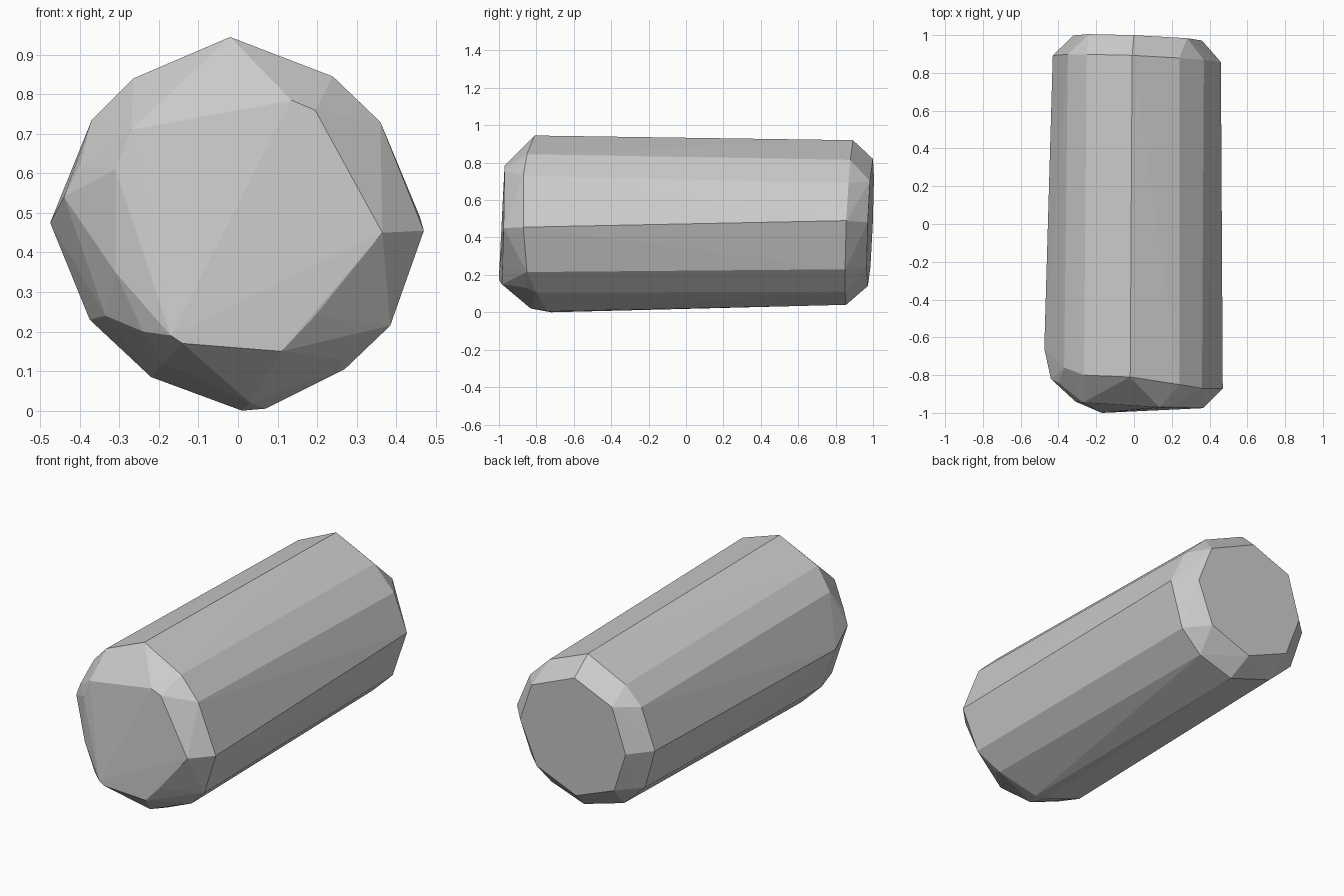
import bpy, bmesh

# Body cross-section at the swollen front (x, z) and where its edge lies along y
front_ring = [
    (-0.02, 0.945, -0.81), (0.24, 0.845, -0.85), (0.36, 0.73, -0.87),
    (0.47, 0.455, -0.87), (0.385, 0.215, -0.85), (0.27, 0.105, -0.80),
    (0.07, 0.005, -0.74), (0.01, 0.0, -0.72), (-0.22, 0.085, -0.72),
    (-0.375, 0.23, -0.68), (-0.475, 0.475, -0.66), (-0.37, 0.735, -0.76),
    (-0.265, 0.84, -0.80)]

# Rounded shoulder between body and front cap
shoulder = [
    (-0.44, 0.54, -0.82), (-0.40, 0.62, -0.84), (-0.335, 0.24, -0.83),
    (-0.24, 0.20, -0.94), (-0.31, 0.35, -0.93), (0.03, 0.02, -0.83),
    (-0.19, 0.12, -0.86), (0.26, 0.13, -0.85), (0.03, 0.87, -0.88)]

# Slightly tilted front cap
front_cap = [
    (-0.27, 0.71, -0.945), (-0.31, 0.61, -0.94), (-0.17, 0.19, -1.0),
    (-0.14, 0.17, -0.998), (0.11, 0.15, -0.985), (0.195, 0.24, -0.98),
    (0.275, 0.36, -0.978), (0.365, 0.45, -0.975), (0.195, 0.76, -0.97),
    (0.135, 0.785, -0.97)]

# Rear body edge
back_ring = [
    (-0.01, 0.92), (0.24, 0.815), (0.37, 0.69), (0.46, 0.49), (0.375, 0.23),
    (0.25, 0.11), (0.04, 0.04), (-0.22, 0.12), (-0.36, 0.25), (-0.43, 0.48),
    (-0.35, 0.71), (-0.25, 0.81)]

# Rear octagonal cap
back_cap = [
    (0.36, 0.48), (0.28, 0.70), (0.0, 0.82), (-0.24, 0.72),
    (-0.32, 0.47), (-0.24, 0.24), (0.01, 0.14), (0.26, 0.24)]


def tilted(ring, y):
    """Place a ring on the sloping rear plane."""
    return [(x, z, y - 0.04 * x + 0.04 * (z - 0.48)) for x, z in ring]


# Faceted chamfered cylinder as a hull of its rings
bm = bmesh.new()
points = front_ring + shoulder + front_cap + tilted(back_ring, 0.875) + tilted(back_cap, 0.986)
for x, z, y in points:
    bm.verts.new((x, y, z))
hull = bmesh.ops.convex_hull(bm, input=bm.verts[:])
bmesh.ops.delete(bm, geom=[v for v in bm.verts if not v.link_faces], context='VERTS')
bmesh.ops.dissolve_limit(bm, angle_limit=0.02, verts=bm.verts[:], edges=bm.edges[:])
bmesh.ops.recalc_face_normals(bm, faces=bm.faces[:])
mesh = bpy.data.meshes.new("barrel_body")
bm.to_mesh(mesh)
bm.free()
bpy.context.collection.objects.link(bpy.data.objects.new("barrel_body", mesh))
